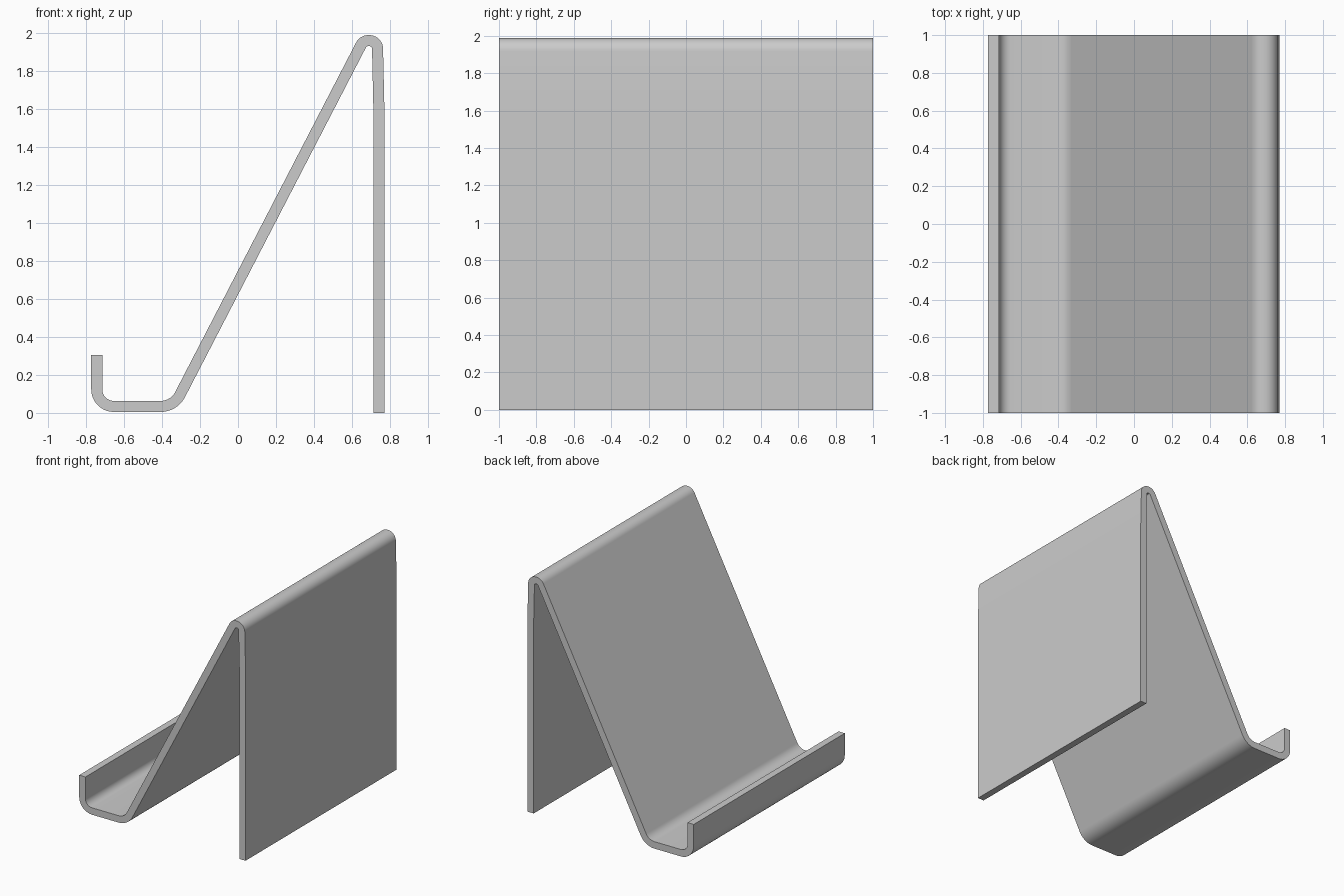
import bpy, bmesh
from math import tan
from mathutils import Vector

if "Cube" in bpy.data.objects:
    bpy.data.objects.remove(bpy.data.objects["Cube"])

HALF_T = 0.029   # half of the sheet thickness
HALF_W = 1.0     # half of the width along y

# Centre line of the bent sheet: x, z, bend radius
PATH = [(-0.743, 0.305, 0), (-0.743, 0.034, 0.09), (-0.337, 0.034, 0.115),
        (0.659, 1.958, 0.043), (0.733, 1.958, 0.043), (0.741, 1.6, 1.5),
        (0.741, 0.0, 0)]


def centre_line(path, steps=10):
    """Round every corner with an arc; return (point, unit tangent) pairs."""
    pts = [Vector(p[:2]) for p in path]
    d = (pts[1] - pts[0]).normalized()
    out = [(pts[0], d)]
    for i in range(1, len(pts) - 1):
        a = (pts[i] - pts[i - 1]).normalized()
        b = (pts[i + 1] - pts[i]).normalized()
        turn = a.angle(b)
        sign = 1 if a.x * b.y - a.y * b.x > 0 else -1
        r = path[i][2]
        start = pts[i] - a * r * tan(turn / 2)
        side = Vector((-a.y, a.x)) * sign
        centre = start + side * r
        for k in range(steps + 1):
            t = a.lerp(b, 0).copy()
            ang = sign * turn * k / steps
            t = rotate(a, ang)
            out.append((centre + rotate(-side, ang) * r, t))
    out.append((pts[-1], (pts[-1] - pts[-2]).normalized()))
    return out


def rotate(v, ang):
    w = Vector((v.x, v.y, 0))
    from mathutils import Matrix
    w = Matrix.Rotation(ang, 3, 'Z') @ w
    return Vector((w.x, w.y))


# Bent sheet stand: sections swept along the centre line
bm = bmesh.new()
rings = []
for p, t in centre_line(PATH):
    n = Vector((-t.y, t.x)) * HALF_T
    rings.append([bm.verts.new((q.x, y, q.y)) for q, y in
                  ((p - n, -HALF_W), (p + n, -HALF_W), (p + n, HALF_W), (p - n, HALF_W))])
for a, b in zip(rings, rings[1:]):
    for j in range(4):
        k = (j + 1) % 4
        bm.faces.new((a[j], a[k], b[k], b[j]))
bm.faces.new(rings[0])
bm.faces.new(rings[-1])
bmesh.ops.recalc_face_normals(bm, faces=bm.faces)

mesh = bpy.data.meshes.new("bent_sheet_stand")
bm.to_mesh(mesh)
bm.free()
stand = bpy.data.objects.new("bent_sheet_stand", mesh)
bpy.context.collection.objects.link(stand)
bpy.context.view_layer.objects.active = stand
stand.select_set(True)
bpy.ops.object.shade_smooth_by_angle()
